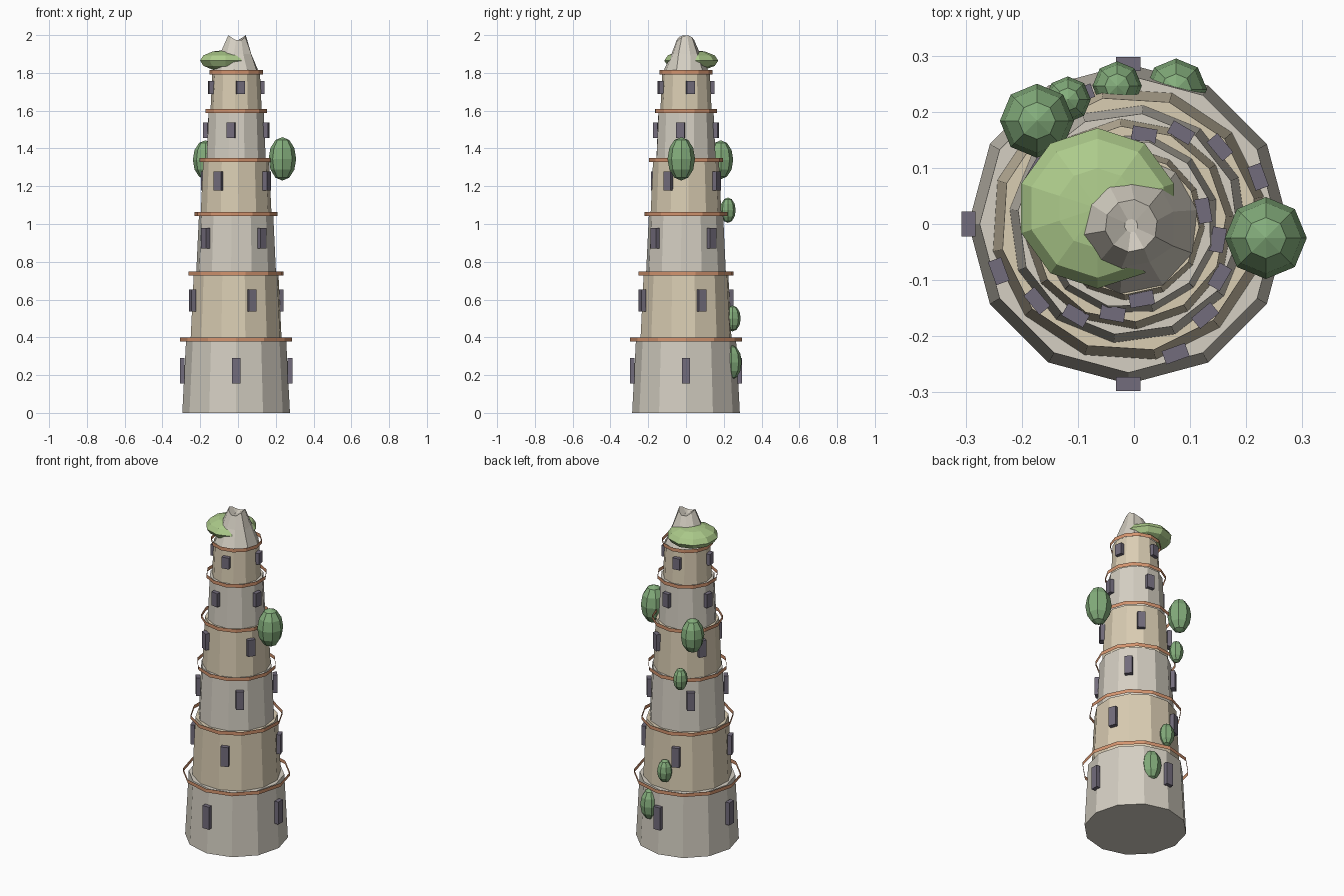
import bpy, bmesh, math
from math import cos, sin, radians, pi

if "Cube" in bpy.data.objects:
    bpy.data.objects.remove(bpy.data.objects["Cube"])

CX = -0.01  # tower axis


def material(name, rgb):
    m = bpy.data.materials.new(name)
    m.diffuse_color = (*rgb, 1)
    m.use_nodes = True
    m.node_tree.nodes["Principled BSDF"].inputs["Base Color"].default_value = m.diffuse_color
    return m


STONE = material("stone", (0.66, 0.62, 0.54))
SAND = material("sand", (0.70, 0.61, 0.45))
CLAY = material("clay", (0.66, 0.30, 0.16))
DARK = material("dark", (0.17, 0.15, 0.20))
LEAF = material("leaf", (0.23, 0.42, 0.20))
MOSS = material("moss", (0.42, 0.60, 0.26))


def finish(name, bm, mat):
    bmesh.ops.recalc_face_normals(bm, faces=bm.faces)
    me = bpy.data.meshes.new(name)
    bm.to_mesh(me)
    bm.free()
    me.materials.append(mat)
    ob = bpy.data.objects.new(name, me)
    bpy.context.collection.objects.link(ob)
    return ob


def lathe(name, rings, mat, turn=0.0, caps=True, n=12):
    """Stack of n-sided rings (x, y, z, radius)."""
    bm = bmesh.new()
    loops = [[bm.verts.new((x + r * cos(turn + 2 * pi * k / n),
                            y + r * sin(turn + 2 * pi * k / n), z))
              for k in range(n)] for x, y, z, r in rings]
    for a, b in zip(loops, loops[1:]):
        for k in range(n):
            bm.faces.new((a[k], a[(k + 1) % n], b[(k + 1) % n], b[k]))
    if caps:
        bm.faces.new(loops[0][::-1])
        bm.faces.new(loops[-1])
    return finish(name, bm, mat)


def blob(name, loc, r, h, mat, seg=8, rings=6):
    bm = bmesh.new()
    bmesh.ops.create_uvsphere(bm, u_segments=seg, v_segments=rings, radius=1)
    for v in bm.verts:
        v.co = (loc[0] + v.co.x * r, loc[1] + v.co.y * r, loc[2] + v.co.z * h)
    return finish(name, bm, mat)


def window(name, r, ang, z, h):
    bm = bmesh.new()
    bmesh.ops.create_cube(bm, size=1)
    for v in bm.verts:
        u, w = r + v.co.x * 0.025, v.co.y * 0.044
        v.co = (CX + u * cos(ang) - w * sin(ang), u * sin(ang) + w * cos(ang), z + v.co.z * h)
    return finish(name, bm, DARK)


# Tiers: bottom z, top z, bottom radius, window centre z, window height
tiers = [(0.00, 0.385, 0.285, 0.223, 0.137),
         (0.385, 0.735, 0.246, 0.595, 0.118),
         (0.735, 1.05, 0.213, 0.925, 0.110),
         (1.05, 1.335, 0.188, 1.227, 0.100),
         (1.335, 1.595, 0.162, 1.497, 0.083),
         (1.595, 1.80, 0.136, 1.723, 0.068)]
for i, (z0, z1, r, wz, wh) in enumerate(tiers):
    turn = 0.2 * i
    lathe(f"tier_{i+1}", [(CX, 0, z0, r), (CX, 0, z1, r * 0.93)], SAND if i % 2 else STONE, turn)
    # thin open trim band standing off the wall
    lathe(f"trim_band_{i+1}", [(CX, 0, z1 - 0.008, r * 1.04), (CX, 0, z1 + 0.014, r * 1.04)],
          CLAY, turn, caps=False)
    # four windows, each tier turned 20 degrees further
    for k in range(4):
        window(f"window_{i+1}_{k+1}", r, radians(20 * i + 90 * k), wz, wh)

# Rocky peak with a sunken, uneven crown
peak = lathe("peak", [(CX, 0, 1.80, 0.125), (CX, 0, 1.90, 0.082), (CX + 0.005, -0.003, 1.985, 0.047),
                      (CX + 0.005, -0.003, 1.965, 0.012)], STONE, 0.2, n=10)
for k, v in enumerate(peak.data.vertices[20:30]):
    v.co.z += 0.015 * cos(k * 2 * pi / 5)
for k, v in enumerate(peak.data.vertices[10:20]):
    v.co.x += 0.006 * sin(k * 2.3)
    v.co.y += 0.006 * cos(k * 1.7)

# Mossy canopy wrapped round the peak
blob("canopy", (-0.065, 0.028, 1.865), 0.143, 0.056, MOSS, 10, 6)

# Bushes clinging to the tower
bushes = [((0.235, -0.025, 1.345), 0.073, 0.115),
          ((-0.173, 0.184, 1.34), 0.066, 0.103),
          ((-0.118, 0.222, 1.073), 0.041, 0.067),
          ((-0.03, 0.246, 0.50), 0.044, 0.069),
          ((0.075, 0.240, 0.268), 0.055, 0.092)]
for i, (loc, r, h) in enumerate(bushes):
    blob(f"bush_{i+1}", loc, r, h, LEAF)
